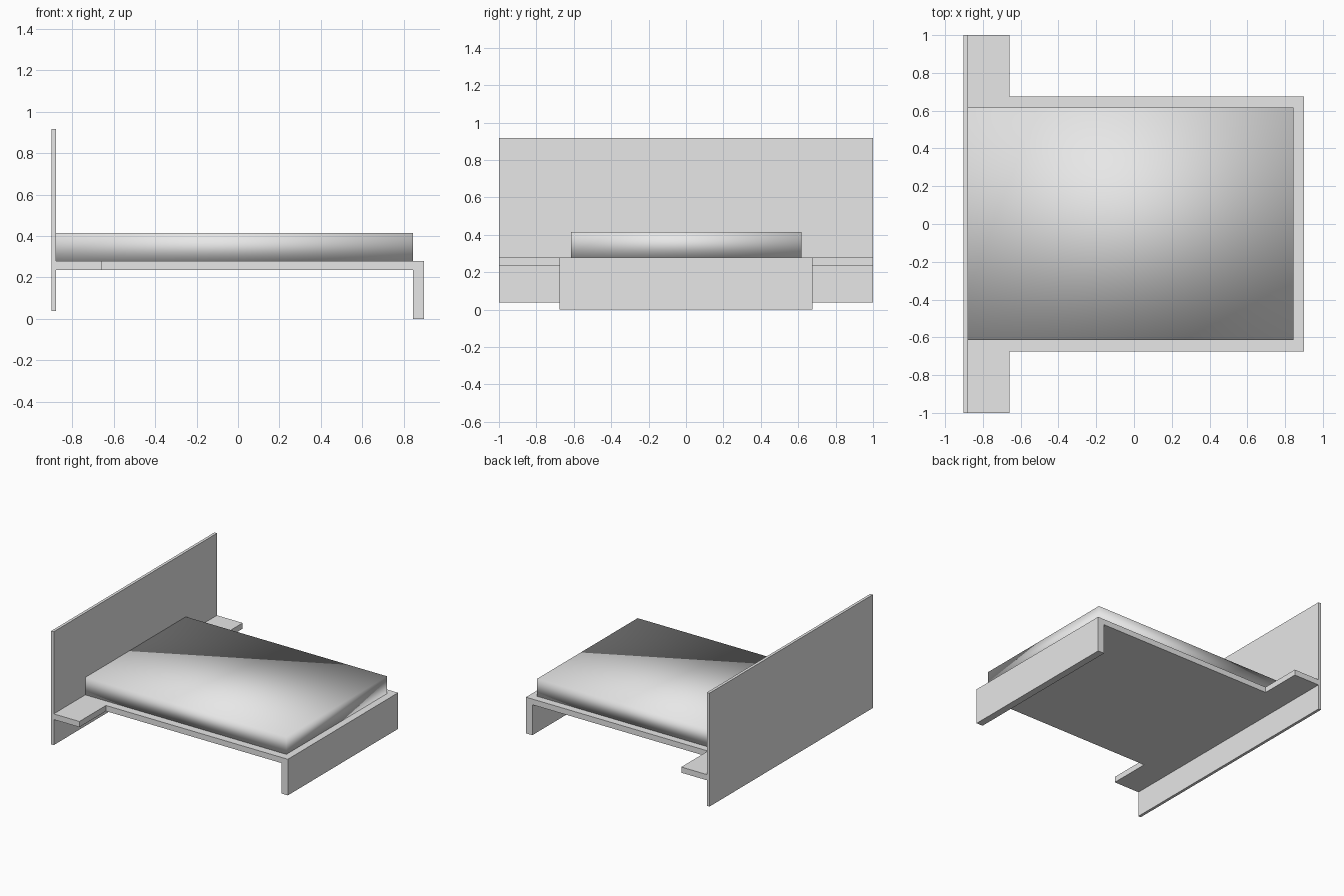
import bpy
import bmesh

cube = bpy.data.objects.get("Cube")
if cube:
    bpy.data.objects.remove(cube, do_unlink=True)

grey = bpy.data.materials.new("light_grey")
grey.use_nodes = True
COLOUR = (0.8, 0.8, 0.8, 1.0)
grey.diffuse_color = COLOUR
grey.node_tree.nodes["Principled BSDF"].inputs["Base Color"].default_value = COLOUR

# Shared levels and positions
HEAD_X, FOOT_X, END_X = -0.88, 0.845, 0.9
WING_X = -0.66
HALF_BASE = 0.675
BASE_LOW, BASE_TOP = 0.236, 0.28


def finish(name, bm):
    bmesh.ops.recalc_face_normals(bm, faces=bm.faces)
    mesh = bpy.data.meshes.new(name)
    bm.to_mesh(mesh)
    bm.free()
    mesh.materials.append(grey)
    obj = bpy.data.objects.new(name, mesh)
    bpy.context.collection.objects.link(obj)
    return obj


def box(name, low, high):
    bm = bmesh.new()
    bmesh.ops.create_cube(bm, size=1)
    for v in bm.verts:
        for i in range(3):
            v.co[i] = high[i] if v.co[i] > 0 else low[i]
    return finish(name, bm)


def extrude(bm, faces, dz, keep):
    result = bmesh.ops.extrude_face_region(bm, geom=faces, use_keep_orig=keep)
    for item in result["geom"]:
        if isinstance(item, bmesh.types.BMVert):
            item.co.z += dz


# Headboard
box("headboard", (-0.902, -1, 0.038), (HEAD_X, 1, 0.917))

# Platform with side shelves and a full-width foot panel, in one piece
bm = bmesh.new()
half = [(FOOT_X, HALF_BASE), (WING_X, HALF_BASE), (WING_X, 1), (HEAD_X, 1)]
outline = half + [(x, -y) for x, y in reversed(half)]
verts = [bm.verts.new((x, y, BASE_LOW)) for x, y in outline]
deck = bm.faces.new(verts)
corners = [bm.verts.new((END_X, s * HALF_BASE, BASE_LOW)) for s in (-1, 1)]
foot = bm.faces.new((verts[0], verts[-1], corners[0], corners[1]))
extrude(bm, [deck, foot], BASE_TOP - BASE_LOW, True)
extrude(bm, [foot], -BASE_LOW, False)
finish("platform_and_foot_panel", bm)

# Mattress, with soft shading across its edges
mattress = box("mattress", (HEAD_X, -0.614, BASE_TOP), (FOOT_X, 0.618, 0.415))
mattress.data.shade_smooth()
